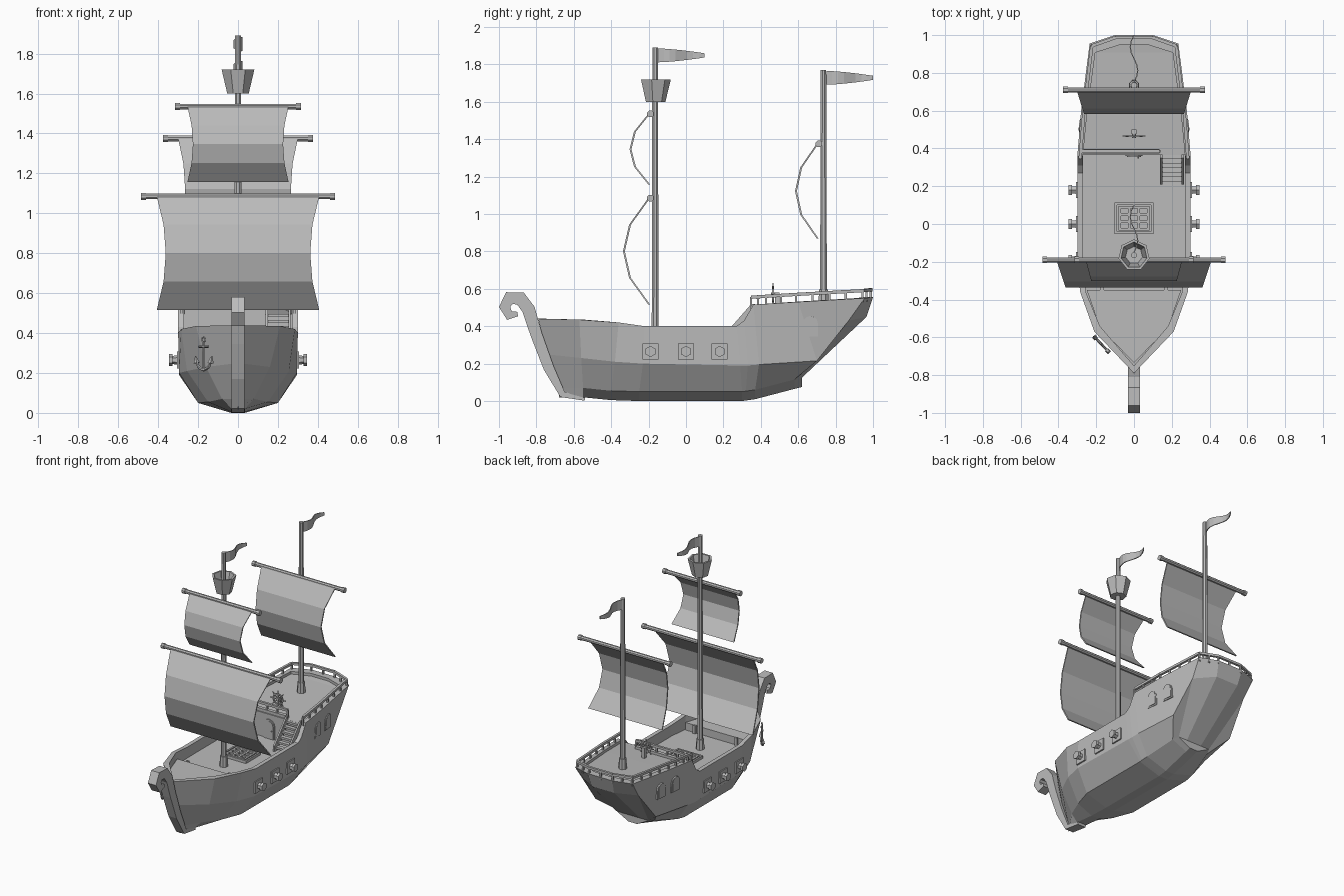
import bpy, bmesh
from math import sin, cos, pi
from mathutils import Vector

if "Cube" in bpy.data.objects:
    bpy.data.objects.remove(bpy.data.objects["Cube"], do_unlink=True)

GREY = (0.5, 0.5, 0.5, 1)
mat = bpy.data.materials.new("plain grey")
mat.use_nodes = True
mat.diffuse_color = GREY
mat.node_tree.nodes["Principled BSDF"].inputs["Base Color"].default_value = GREY


def loft(name, rings, strip_caps=False):
    """Skin a list of closed rings; close the ends with one face or with strips."""
    bm = bmesh.new()
    rows = [[bm.verts.new(point) for point in ring] for ring in rings]
    n = len(rows[0])
    for a, b in zip(rows, rows[1:]):
        for i in range(n):
            j = (i + 1) % n
            bm.faces.new((a[i], a[j], b[j], b[i]))
    for row in (rows[0], rows[-1]):
        if strip_caps:
            for i in range(n // 2 - 1):
                bm.faces.new((row[i], row[i + 1], row[n - 2 - i], row[n - 1 - i]))
        else:
            bm.faces.new(row)
    bmesh.ops.remove_doubles(bm, verts=bm.verts[:], dist=0.0005)
    bmesh.ops.recalc_face_normals(bm, faces=bm.faces[:])
    mesh = bpy.data.meshes.new(name)
    bm.to_mesh(mesh)
    bm.free()
    mesh.materials.append(mat)
    ob = bpy.data.objects.new(name, mesh)
    bpy.context.collection.objects.link(ob)


def rod(name, start, end, radius, end_radius=None, sides=8):
    start, end = Vector(start), Vector(end)
    turn = (end - start).to_track_quat('Z', 'Y')
    angles = [2 * pi * (i + 0.5) / sides for i in range(sides)]
    loft(name, [[centre + turn @ Vector((r * cos(t), r * sin(t), 0)) for t in angles]
                for centre, r in ((start, radius), (end, end_radius or radius))])


def box(name, centre, size):
    (x, y, z), (w, d, h) = centre, [s / 2 for s in size]
    loft(name, [[(x - w, y - d, level), (x + w, y - d, level), (x + w, y + d, level), (x - w, y + d, level)]
                for level in (z - h, z + h)])


def arch(name, half, height, place):
    """Round-topped plate; place(u, v, side) maps the outline to space."""
    crown = [(half * cos(t * pi / 6), height - half + half * sin(t * pi / 6)) for t in range(7)]
    outline = [(-half, 0), (half, 0)] + crown
    loft(name, [[place(u, v, side) for u, v in outline] for side in (0, 1)])


# Hull: three outer lines from bow to stern; keel, inner rim and deck follow by rule
DECK = 0.32
BULKHEAD = 0.365
bilge = [(0, -.68, .07), (.08, -.55, .07), (.15, -.4, .055), (.2, -.25, .05), (.2, .3, .05),
         (.2, .32, .053), (.195, .37, .06), (.15, .58, .115), (.13, .62, .125), (.06, .62, .125)]
side = [(0, -.745, .25), (.16, -.56, .23), (.255, -.38, .21), (.295, -.23, .2), (.295, .29, .19),
        (.293, .33, .19), (.288, .39, .195), (.245, .7, .215), (.22, .87, .43), (.09, .965, .45)]
rim = [(0, -.79, .44), (.21, -.57, .435), (.285, -.36, .42), (.3, -.22, .4), (.3, .27, .4),
       (.3, .31, .43), (.3, .36, .515), (.28, .6, .53), (.235, .955, .55), (.1, 1, .555)]
sections = []
for low, mid, top in zip(bilge, side, rim):
    x, y, z = top
    keel = (min(low[0], .034), low[1], low[2] - .05)
    inner_y = y * .95 if abs(y) > .5 else y
    inner = (max(x - .03, 0), inner_y, z)
    near_step = DECK - .02 < y < BULKHEAD
    floor = (inner[0], BULKHEAD if near_step else inner_y, DECK if z < .5 else z - .02)
    half = [keel, low, mid, top, inner, floor]
    sections.append(half + [(-px, py, pz) for px, py, pz in reversed(half)])
loft("hull", sections, True)

# Raised foredeck
fore = [(0, -.735), (.18, -.55), (.25, -.35), (-.25, -.35), (-.18, -.55)]
loft("foredeck", [[(x, y, z) for x, y in fore] for z in (DECK, .375)])
for s in (-1, 1):
    box("foredeck_step", (s * .17, -.342, .35), (.02, .015, .06))

# Stem with curled figurehead: y, z and half width along the curl
stem = [(-.54, .012, .01), (-.66, .035, .018), (-.735, .18, .028), (-.8, .355, .031), (-.842, .49, .035),
        (-.885, .548, .036), (-.945, .55, .036), (-.97, .503, .03), (-.944, .457, .026), (-.9, .465, .012)]
rings = []
for before, (y, z, w), after in zip(stem[:1] + stem, stem, stem[1:] + stem[-1:]):
    along = Vector((0, after[0] - before[0], after[1] - before[1])).normalized()
    edge = Vector((0, -along.z, along.y)) * w
    centre, out = Vector((0, y, z)), Vector((.033, 0, 0))
    rings.append([centre + edge + out, centre + edge - out, centre - edge - out, centre - edge + out])
loft("curled_stem", rings)

# Masts with collars and waving pennants
for label, y, base, top in (("main", -.165, DECK, 1.89), ("rear", .735, .52, 1.77)):
    rod(label + "_mast", (0, y, base), (0, y, top), .02, .016)
    rod(label + "_mast_collar", (0, y, base), (0, y, base + .075), .029, .026)
    flag = []
    for i in range(9):
        t = i / 8
        x, tip, h = .02 * sin(t * 2 * pi), y + .015 + t / 4, .037 - .026 * t ** 1.5
        low, high = top - .042 - h, top - .042 + h
        flag.append([(x - .003, tip, low), (x + .003, tip, low), (x + .003, tip, high), (x - .003, tip, high)])
    loft(label + "_pennant", flag)

# Yards and billowing sails: yard y, z, half length; sail half width, foot height, depth, pinch
sails = {"lower_main": (-.19, 1.085, .485, .407, .516, .135, .045),
         "upper_main": (-.19, 1.535, .315, .253, 1.158, .1, .027),
         "rear": (.71, 1.375, .375, .3, .87, .115, .035)}
for label, (y, z, length, width, foot, depth, pinch) in sails.items():
    rod(label + "_yard", (-length, y, z), (length, y, z), .015)
    for s in (-1, 1):
        rod(label + "_yard_cap", (s * (length - .025), y, z), (s * length, y, z), .019)
    cloth = []
    for i in range(5):
        bulge = max(sin(pi * i / 4), 0) ** .8
        w, front, level = width - pinch * bulge, y - .012 - depth * bulge, z + (foot - z) * i / 4
        back = front + .01
        cloth.append([(-w, front, level), (w, front, level), (w, back, level), (-w, back, level)])
    loft(label + "_sail", cloth)

# Lookout basket
basket = [(.055, 1.6), (.084, 1.72), (.07, 1.72), (.046, 1.62)]
angles = [2 * pi * i / 7 for i in range(7)]
loft("lookout_basket", [[(r * sin(t), r * cos(t) - .165, z) for t in angles] for r, z in basket])

for s in (-1, 1):
    # Cannons in square ports
    for y in (-.19, 0, .18):
        box("gun_port", (s * .293, y, .265), (.026, .086, .086))
        rod("cannon_barrel", (s * .3, y, .265), (s * .332, y, .265), .024, .02, 6)
        rod("cannon_muzzle", (s * .328, y, .265), (s * .346, y, .265), .03, sides=6)
    # Arched cabin windows on the hull side
    for middle in (.525, .665):
        for half, height, lift in ((.04, .11, .015), (.031, .1, .019)):
            def on_hull(u, v, outer):
                slope = .05 * v - .12 * (middle + u - .525)
                return s * (.267 + outer * lift + slope), middle + u, .455 - height + v
            arch("cabin_window", half, height, on_hull)

# Cabin door
for half, height, lift in ((.045, .14, .006), (.036, .13, .01)):
    arch("cabin_door", half, height, lambda u, v, outer: (u, BULKHEAD - outer * lift, DECK + v))
rod("door_knob", (.022, .36, .38), (.022, .348, .38), .005)

# Stairs to the rear deck
for i in range(6):
    box("stair_step", (.2, .24 + i * .024, .342 + i * .029), (.11, .03, .015))
stringer = [(.21, DECK), (.25, DECK), (.368, .46), (.368, .52), (.35, .52), (.21, .36)]
for x in (.138, .252):
    loft("stair_side", [[(face, y, z) for y, z in stringer] for face in (x, x + .012)])

# Deck grating
box("grating_base", (0, .03, DECK), (.2, .16, .016))
for i in range(4):
    box("grating_bar", (-.075 + i * .05, .03, DECK), (.014, .13, .04))
    box("grating_bar", (0, -.028 + i * .039, DECK), (.164, .014, .04))
for s in (-1, 1):
    box("grating_frame", (s * .096, .03, DECK), (.012, .166, .04))
    box("grating_frame", (0, .03 + s * .077, DECK), (.2, .012, .04))

# Rear deck railing around the rim and across the front
path = [Vector((x * .95, y - .012, z)) for x, y, z in rim[6:]]
path += [Vector((-p.x, p.y, p.z)) for p in reversed(path)]
front = (Vector((-.285, .385, .515)), Vector((.135, .385, .515)))
UP = Vector((0, 0, .04))
for a, b in list(zip(path, path[1:])) + [front]:
    rod("handrail", a + UP, b + UP, .012, sides=4)
    count = max(2, round((b - a).length / .085))
    for i in range(count + 1):
        box("rail_post", a.lerp(b, i / count) + UP / 4, (.012, .012, .06))
box("front_rail_sill", (-.075, .385, .506), (.42, .026, .022))


def ring(name, centre, across, radius, thickness, sides):
    """Ring of short rods standing upright in the direction of across."""
    spots = [centre + across * radius * sin(2 * pi * i / sides) + Vector((0, 0, radius * cos(2 * pi * i / sides)))
             for i in range(sides)]
    for a, b in zip(spots, spots[1:] + spots[:1]):
        rod(name, a, b, thickness, sides=4)


# Steering wheel
hub = Vector((0, .465, .57))
box("wheel_stand", (0, .488, .54), (.024, .025, .08))
rod("wheel_hub", (0, .455, .57), (0, .485, .57), .012)
ring("wheel_rim", hub, Vector((1, 0, 0)), .04, .006, 8)
for i in range(8):
    t = i * pi / 4
    rod("wheel_spoke", hub, hub + Vector((sin(t), 0, cos(t))) * .062, .004, sides=4)

# Anchor hung on the right bow
ALONG = Vector((-.69, .72, 0))


def on_bow(u, z):
    return Vector((-.172, -.637, z)) + ALONG * u


rod("anchor_shank", on_bow(0, .22), on_bow(0, .355), .007, sides=6)
rod("anchor_stock", on_bow(-.035, .332), on_bow(.035, .332), .006, sides=6)
ring("anchor_ring", on_bow(0, .367), ALONG, .013, .004, 6)
for s in (-1, 1):
    crown, bend, tip = on_bow(0, .215), on_bow(s * .035, .228), on_bow(s * .055, .262)
    rod("anchor_arm", crown, bend, .008, sides=6)
    rod("anchor_arm", bend, tip, .008, .005, 6)
    rod("anchor_fluke", on_bow(s * .05, .25), on_bow(s * .06, .285), .016, .002, 4)
